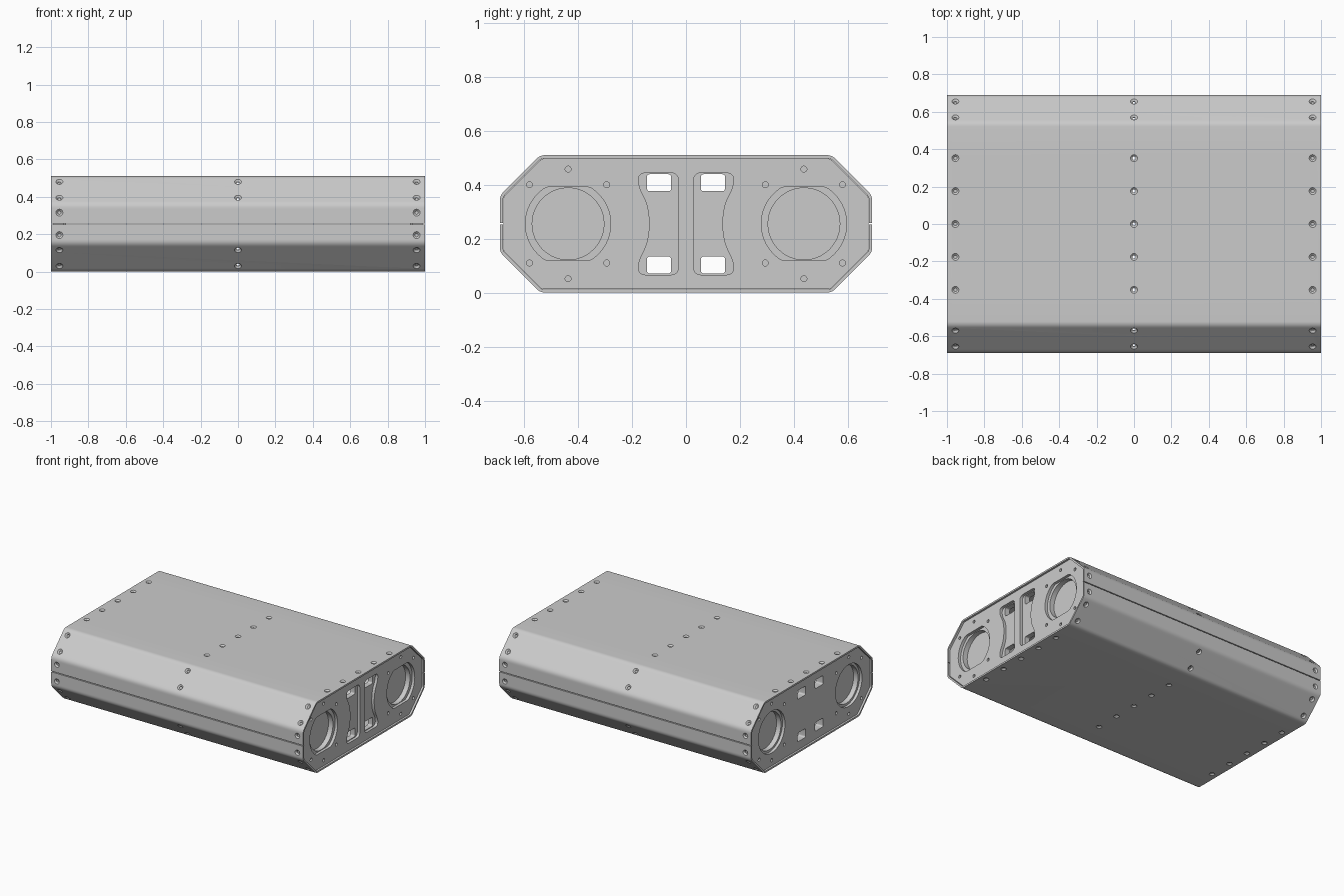
import bpy, bmesh, math
from mathutils import Vector, Matrix

if "Cube" in bpy.data.objects:
    bpy.data.objects.remove(bpy.data.objects["Cube"])

H, CZ = 0.51, 0.255          # total height, centre height
T = 0.012                    # sheet thickness
SEAM = 0.003                 # half of the gap between the two shells
TO_YZ = Matrix.Rotation(math.pi / 2, 4, 'Z') @ Matrix.Rotation(math.pi / 2, 4, 'X')


def rounded(points, seg=5):
    """Closed outline from (y, z, corner size) points."""
    out = []
    for i, (a, b, r) in enumerate(points):
        p = Vector((a, b))
        if r == 0:
            out.append(p)
            continue
        prev, nxt = Vector(points[i - 1][:2]), Vector(points[(i + 1) % len(points)][:2])
        s = p + (prev - p).normalized() * min(r, (prev - p).length * 0.49)
        e = p + (nxt - p).normalized() * min(r, (nxt - p).length * 0.49)
        for k in range(seg + 1):
            t = k / seg
            out.append(s * (1 - t) ** 2 + p * 2 * t * (1 - t) + e * t ** 2)
    return out


def circle(y, z, r, n=48, flat=None):
    """Circle, optionally cut flat above and below at +-flat."""
    pts = []
    for i in range(n):
        a = 2 * math.pi * i / n
        dz = r * math.sin(a)
        if flat:
            dz = max(-flat, min(flat, dz))
        pts.append(Vector((y + r * math.cos(a), z + dz)))
    return pts


def mirror_y(loop):
    return [Vector((-p.x, p.y)) for p in loop]


def mirror_z(loop):
    return [Vector((p.x, H - p.y)) for p in loop]


def extrude(name, loops, x0, x1):
    """Solid from a y-z outline with holes, running from x0 to x1."""
    cu = bpy.data.curves.new(name, 'CURVE')
    cu.dimensions, cu.fill_mode = '2D', 'BOTH'
    cu.extrude = (x1 - x0) / 2
    for loop in loops:
        sp = cu.splines.new('POLY')
        sp.points.add(len(loop) - 1)
        for q, p in zip(sp.points, loop):
            q.co = (p.x, p.y, 0, 1)
        sp.use_cyclic_u = True
    tmp = bpy.data.objects.new(name + "_outline", cu)
    bpy.context.collection.objects.link(tmp)
    dg = bpy.context.evaluated_depsgraph_get()
    me = bpy.data.meshes.new_from_object(tmp.evaluated_get(dg))
    bpy.data.objects.remove(tmp)
    me.transform(Matrix.Translation(((x0 + x1) / 2, 0, 0)) @ TO_YZ)
    bm = bmesh.new()
    bm.from_mesh(me)
    bmesh.ops.remove_doubles(bm, verts=bm.verts, dist=1e-5)
    bmesh.ops.dissolve_limit(bm, angle_limit=0.001, verts=bm.verts, edges=bm.edges)
    bmesh.ops.recalc_face_normals(bm, faces=bm.faces)
    bm.to_mesh(me)
    bm.free()
    me.shade_smooth()
    me.set_sharp_from_angle(angle=math.radians(30))
    ob = bpy.data.objects.new(name, me)
    bpy.context.collection.objects.link(ob)
    return ob


# Countersunk screw holes, all in one cutter
def countersink(bm, pos, normal, n=20):
    m = Matrix.Translation(pos) @ Vector(normal).to_track_quat('Z', 'Y').to_matrix().to_4x4()
    rings = [[bm.verts.new(m @ Vector((r * math.cos(2 * math.pi * i / n),
                                       r * math.sin(2 * math.pi * i / n), h)))
              for i in range(n)]
             for r, h in ((0.022, 0.003), (0.009, -0.009), (0.009, -0.018))]
    for a, b in zip(rings, rings[1:]):
        for i in range(n):
            j = (i + 1) % n
            bm.faces.new((a[j], a[i], b[i], b[j]))
    bm.faces.new(rings[0])
    bm.faces.new(rings[-1][::-1])


bm = bmesh.new()
for x in (-0.955, 0, 0.955):
    for s in (-1, 1):
        for y in (-0.352, -0.176, 0, 0.176, 0.352):
            countersink(bm, (x, y, CZ + s * CZ), (0, 0, s))
        for t in (-1, 1):
            for d in (0.03, 0.115):
                countersink(bm, (x, t * (0.54 + d), CZ + s * (CZ - d)), (0, t, s))
            if x:
                countersink(bm, (x, t * 0.69, CZ + s * 0.06), (0, t, 0))
bmesh.ops.recalc_face_normals(bm, faces=bm.faces)
cut_mesh = bpy.data.meshes.new("screw_hole_cutter")
bm.to_mesh(cut_mesh)
bm.free()
cutter = bpy.data.objects.new("screw_hole_cutter", cut_mesh)
cutter.hide_render = True
bpy.context.collection.objects.link(cutter)

# Upper and lower folded sheet shells
zs = CZ + SEAM
shell = rounded([(-0.69, zs, 0), (-0.69, 0.36, 0.02), (-0.54, H, 0.02),
                 (0.54, H, 0.02), (0.69, 0.36, 0.02), (0.69, zs, 0),
                 (0.678, zs, 0), (0.678, 0.355, 0.012), (0.535, H - T, 0.012),
                 (-0.535, H - T, 0.012), (-0.678, 0.355, 0.012), (-0.678, zs, 0)])
for name, loop in (("upper_shell", shell), ("lower_shell", mirror_z(shell))):
    ob = extrude(name, [loop], -1, 1)
    mod = ob.modifiers.new("screw_holes", 'BOOLEAN')
    mod.operation, mod.solver, mod.object = 'DIFFERENCE', 'EXACT', cutter
    me = bpy.data.meshes.new_from_object(
        ob.evaluated_get(bpy.context.evaluated_depsgraph_get()))
    ob.modifiers.clear()
    ob.data = me
    me.shade_smooth()
    me.set_sharp_from_angle(angle=math.radians(30))
bpy.data.objects.remove(cutter)

# Shared outlines for the end panels
plate = rounded([(-0.677, 0.156, 0.01), (-0.534, 0.013, 0.01), (0.534, 0.013, 0.01),
                 (0.677, 0.156, 0.01), (0.677, 0.354, 0.01), (0.534, 0.497, 0.01),
                 (-0.534, 0.497, 0.01), (-0.677, 0.354, 0.01)])
slot = rounded([(0.028, 0.066, 0.03), (0.176, 0.066, 0.03), (0.176, 0.115, 0.03),
                (0.135, 0.195, 0.06), (0.135, 0.315, 0.06), (0.176, 0.395, 0.03),
                (0.176, 0.444, 0.03), (0.028, 0.444, 0.03)])
window = rounded([(0.055, 0.071, 0.012), (0.145, 0.071, 0.012),
                  (0.145, 0.134, 0.012), (0.055, 0.134, 0.012)])
windows = [window, mirror_z(window)]
small = [circle(0.437 + dy, CZ + dz, 0.011, 16)
         for dy, dz in ((0, 0.203), (0, -0.203), (0.143, 0.145), (-0.143, 0.145),
                        (0.143, -0.145), (-0.143, -0.145))]
bore = circle(0.437, CZ, 0.133)


def both(loops):
    return loops + [mirror_y(l) for l in loops]


# Outer end panels: grip slots on the right, plain windows on the left
extrude("right_end_panel",
        [plate] + both([slot, circle(0.437, CZ, 0.158, 64, 0.136)] + small), 0.967, 0.987)
extrude("left_end_panel",
        [plate] + both(windows + [circle(0.437, CZ, 0.15, 64)] + small), -0.987, -0.967)

# Thick backing plates and the discs closing their round openings
for side, s in (("right", 1), ("left", -1)):
    a, b = sorted((s * 0.93, s * 0.967))
    extrude(side + "_backing_plate", [plate] + both(windows + [bore]), a, b)
    a, b = sorted((s * 0.92, s * 0.932))
    for t, label in ((-1, "front"), (1, "back")):
        extrude(f"{side}_{label}_cover_disc", [circle(t * 0.437, CZ, 0.1335)], a, b)
